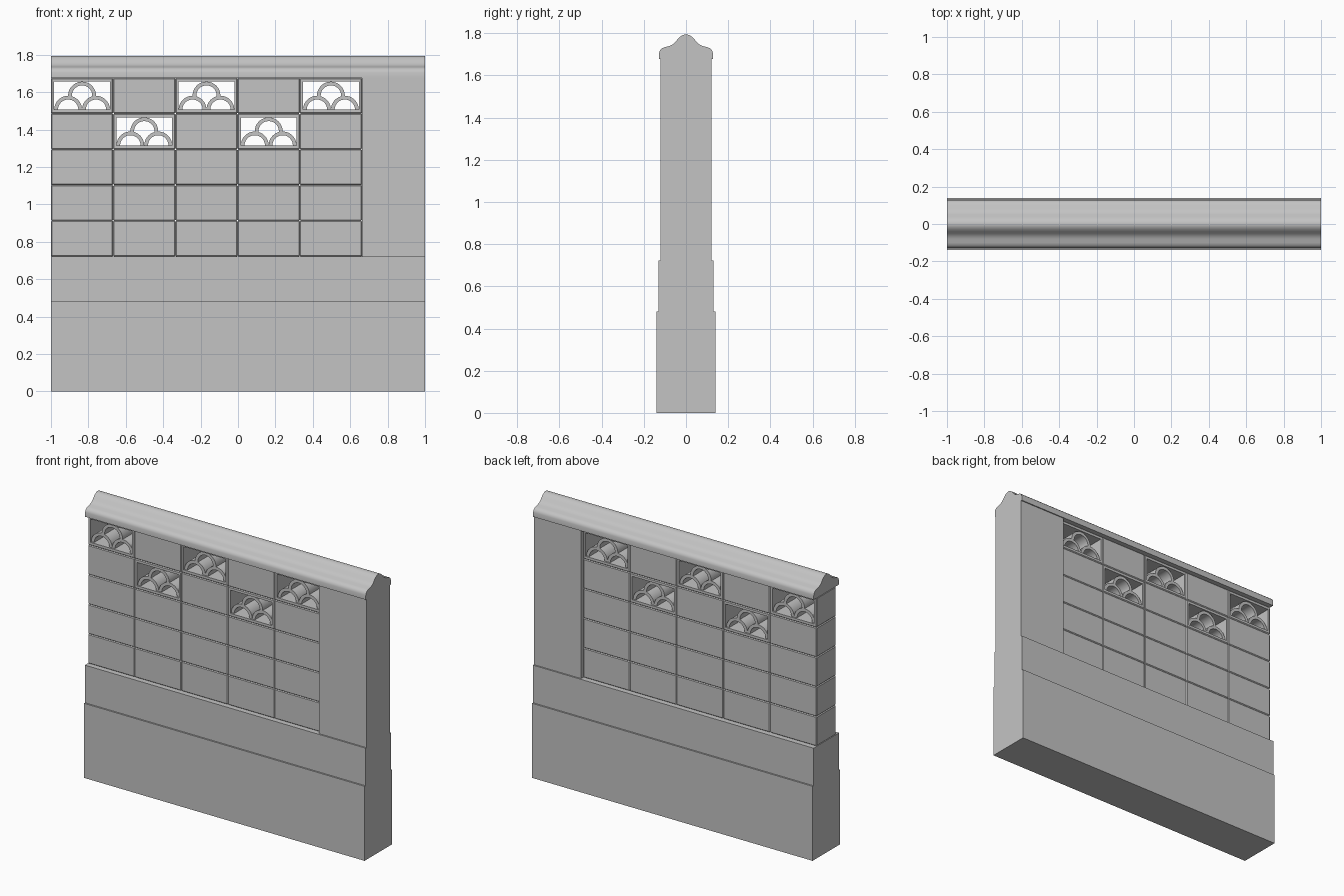
import bpy, bmesh
from math import cos, sin, radians, copysign

cube = bpy.data.objects.get("Cube")
if cube:
    bpy.data.objects.remove(cube, do_unlink=True)

stone = bpy.data.materials.new("grey_stone")
stone.use_nodes = True
GREY = (0.55, 0.55, 0.55, 1)
stone.diffuse_color = GREY
stone.node_tree.nodes["Principled BSDF"].inputs["Base Color"].default_value = GREY


def finish(bm, name, location=(0, 0, 0), smooth=False):
    bmesh.ops.recalc_face_normals(bm, faces=bm.faces)
    mesh = bpy.data.meshes.new(name)
    bm.to_mesh(mesh)
    bm.free()
    mesh.materials.append(stone)
    obj = bpy.data.objects.new(name, mesh)
    obj.location = location
    bpy.context.collection.objects.link(obj)
    if smooth:
        bpy.ops.object.select_all(action="DESELECT")
        obj.select_set(True)
        bpy.context.view_layer.objects.active = obj
        bpy.ops.object.shade_smooth_by_angle(angle=radians(40))
    return obj


def box_mesh(width, depth, height, bevel=0):
    bm = bmesh.new()
    bmesh.ops.create_cube(bm, size=1)
    bmesh.ops.scale(bm, vec=(width, depth, height), verts=bm.verts)
    if bevel:
        bmesh.ops.bevel(bm, geom=bm.edges[:], offset=bevel, segments=1, affect="EDGES")
    return bm


def box(name, x0, x1, half_depth, z0, z1):
    bm = box_mesh(x1 - x0, half_depth * 2, z1 - z0)
    return finish(bm, name, ((x0 + x1) / 2, 0, (z0 + z1) / 2))


# Stepped plinth and end pillar
WALL_Z, CAP_Z, PILLAR_X = 0.722, 1.677, 0.663
box("plinth_lower", -1, 1, 0.14, 0, 0.48)
box("plinth_upper", -1, 1, 0.13, 0.48, WALL_Z)
box("end_pillar", PILLAR_X, 1, 0.121, WALL_Z, CAP_Z)

# Moulded coping along the top
half = [(0.128, CAP_Z), (0.128, 1.706), (0.124, 1.718), (0.115, 1.728), (0.1, 1.734),
        (0.08, 1.739), (0.064, 1.746), (0.052, 1.757), (0.041, 1.77), (0.03, 1.782),
        (0.016, 1.791), (0, 1.795)]
profile = half + [(-y, z) for y, z in reversed(half[:-1])]
bm = bmesh.new()
end = bm.faces.new([bm.verts.new((-1, y, z)) for y, z in profile])
out = bmesh.ops.extrude_face_region(bm, geom=[end], use_keep_orig=True)
bmesh.ops.translate(bm, vec=(2, 0, 0),
                    verts=[g for g in out["geom"] if isinstance(g, bmesh.types.BMVert)])
finish(bm, "coping", smooth=True)

# Block wall
COLS, ROWS = 5, 5
CELL_W = (PILLAR_X + 1) / COLS
CELL_H = (CAP_Z - WALL_Z) / ROWS
BLOCK_DEPTH, BEVEL = 0.2, 0.005
OPEN_X, OPEN_Z = 0.149, 0.075
RADIUS, BAND, ARCH_DEPTH = 0.0745, 0.02, 0.18


def solid_block(name, location):
    finish(box_mesh(CELL_W, BLOCK_DEPTH, CELL_H, BEVEL), name, location)


def hollow_block(name, location):
    bm = box_mesh(CELL_W, BLOCK_DEPTH, CELL_H, BEVEL)
    bm.normal_update()
    caps = [f for f in bm.faces if abs(f.normal.y) > 0.99]
    bmesh.ops.inset_individual(bm, faces=caps, thickness=0.01)
    for v in {v for f in caps for v in f.verts}:
        v.co.x = copysign(OPEN_X, v.co.x)
        v.co.z = copysign(OPEN_Z, v.co.z)
    rim = [e for f in caps for e in f.edges]
    bmesh.ops.delete(bm, geom=caps, context="FACES_ONLY")
    bmesh.ops.bridge_loops(bm, edges=rim)
    finish(bm, name, location)


def arch(bm, cx, cz, start, end, steps=20):
    rings = []
    for i in range(steps + 1):
        a = radians(start + (end - start) * i / steps)
        rings.append([bm.verts.new((cx + r * cos(a), y, cz + r * sin(a)))
                      for r, y in ((RADIUS, -ARCH_DEPTH / 2), (RADIUS, ARCH_DEPTH / 2),
                                   (RADIUS - BAND, ARCH_DEPTH / 2),
                                   (RADIUS - BAND, -ARCH_DEPTH / 2))])
    for a, b in zip(rings, rings[1:]):
        for k in range(4):
            n = (k + 1) % 4
            bm.faces.new((a[k], a[n], b[n], b[k]))
    bm.faces.new(rings[0])
    bm.faces.new(rings[-1])


def arch_lattice(name, location):
    bm = bmesh.new()
    arch(bm, -RADIUS, -OPEN_Z, 0, 180)
    arch(bm, RADIUS, -OPEN_Z, 0, 180)
    arch(bm, 0, OPEN_Z - RADIUS, -7, 187)
    finish(bm, name, location, smooth=True)


# Top two rows alternate open lattice blocks with solid ones
for row in range(ROWS):
    for col in range(COLS):
        pos = (-1 + CELL_W * (col + 0.5), 0, WALL_Z + CELL_H * (row + 0.5))
        tag = f"{row + 1}_{col + 1}"
        if row >= ROWS - 2 and (row + col) % 2 == 0:
            hollow_block("lattice_frame_" + tag, pos)
            arch_lattice("lattice_arches_" + tag, pos)
        else:
            solid_block("wall_block_" + tag, pos)
